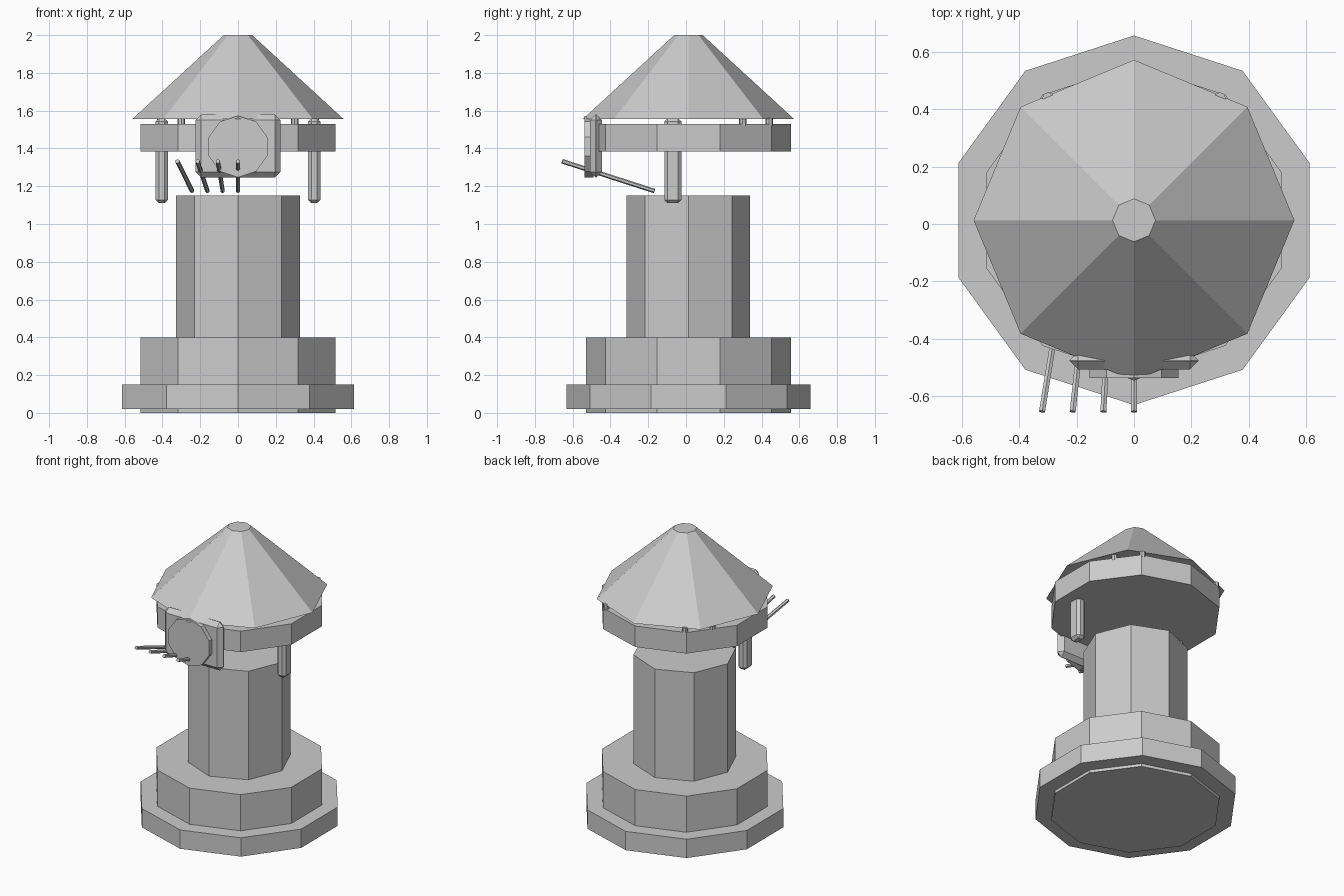
import bpy, bmesh
from math import pi, cos, sin
from mathutils import Vector, Matrix

cube = bpy.data.objects.get("Cube")
if cube:
    bpy.data.objects.remove(cube, do_unlink=True)

stone = bpy.data.materials.new("pale_grey")
stone.use_nodes = True
stone.diffuse_color = (0.6, 0.6, 0.6, 1)
stone.node_tree.nodes["Principled BSDF"].inputs["Base Color"].default_value = (0.6, 0.6, 0.6, 1)

CY = 0.013  # tower axis


def finish(name, bm):
    bmesh.ops.recalc_face_normals(bm, faces=bm.faces)
    mesh = bpy.data.meshes.new(name)
    bm.to_mesh(mesh)
    bm.free()
    mesh.materials.append(stone)
    obj = bpy.data.objects.new(name, mesh)
    bpy.context.collection.objects.link(obj)
    return obj


def prism(name, sides, start, end, r1, r2):
    """Closed straight or tapered prism between two points, one corner on local +y."""
    start, end = Vector(start), Vector(end)
    axis = end - start
    turn = axis.to_track_quat('Z', 'Y')
    bm = bmesh.new()
    rings = []
    for centre, r in ((start, r1), (end, r2)):
        angles = [pi / 2 + 2 * pi * i / sides for i in range(sides)]
        rings.append([bm.verts.new(centre + turn @ Vector((r * cos(a), r * sin(a), 0))) for a in angles])
    for i in range(sides):
        j = (i + 1) % sides
        bm.faces.new((rings[0][i], rings[0][j], rings[1][j], rings[1][i]))
    for ring in rings:
        bm.faces.new(ring)
    return finish(name, bm)


def chamfered_box(name, centre, size, chamfer):
    bm = bmesh.new()
    bmesh.ops.create_cube(bm, size=1, matrix=Matrix.Translation(centre) @ Matrix.Diagonal((*size, 1)))
    bmesh.ops.bevel(bm, geom=bm.edges[:], offset=chamfer, segments=1, affect='EDGES')
    return finish(name, bm)


# Stacked tower: name, sides, bottom, top, bottom radius, top radius
tower = [
    ("base_ring", 10, 0.02, 0.15, 0.645, 0.645),
    ("plinth", 10, 0.0, 0.4, 0.542, 0.542),
    ("column", 8, 0.4, 1.15, 0.327, 0.327),
    ("head", 10, 1.385, 1.53, 0.542, 0.542),
    ("roof", 8, 1.555, 2.0, 0.56, 0.075),
]
for name, sides, z0, z1, r1, r2 in tower:
    prism(name, sides, (0, CY, z0), (0, CY, z1), r1, r2)

# Side pegs and the short posts carrying the roof
for side, s in (("left", 1), ("right", -1)):
    chamfered_box(side + "_peg", (s * 0.403, -0.07, 1.335), (0.066, 0.09, 0.45), 0.018)
    prism(side + "_back_post", 8, (s * 0.3, 0.44, 1.52), (s * 0.3, 0.44, 1.56), 0.02, 0.02)
    prism(side + "_side_post", 8, (s * 0.41, 0.3, 1.52), (s * 0.41, 0.3, 1.56), 0.02, 0.02)

# Front panel with its ten-sided dial
chamfered_box("front_panel", (0, -0.477, 1.413), (0.45, 0.062, 0.335), 0.03)
prism("dial", 10, (0, -0.49, 1.41), (0, -0.538, 1.41), 0.163, 0.163)

# Fan of slanted levers below the panel
for i in range(4):
    prism(f"lever_{i + 1}", 6, (-0.081 * i, -0.168, 1.175), (-0.107 * i, -0.655, 1.332), 0.012, 0.012)
